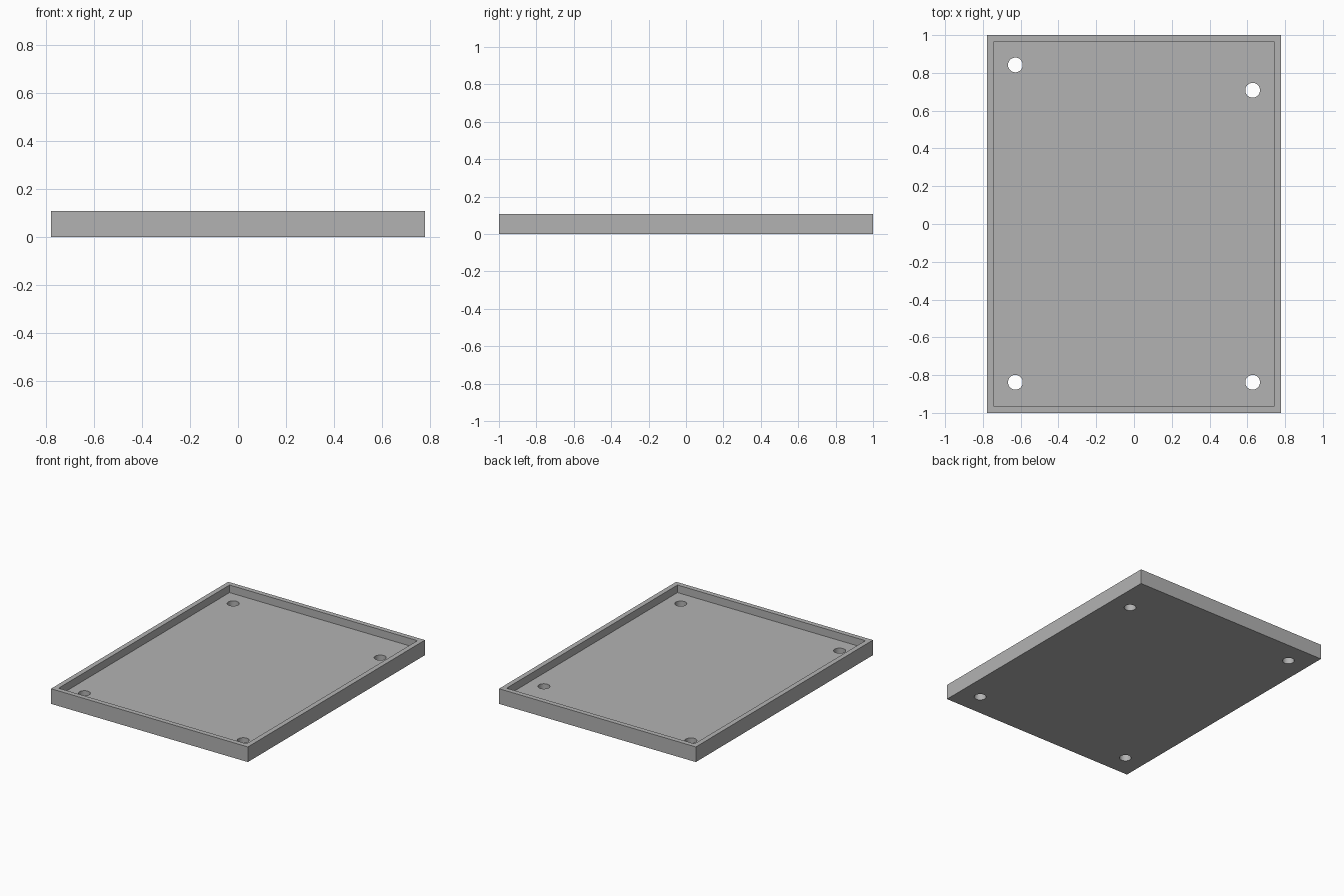
import bpy
import bmesh
from math import radians

if "Cube" in bpy.data.objects:
    bpy.data.objects.remove(bpy.data.objects["Cube"], do_unlink=True)

WIDTH, LENGTH, HEIGHT = 1.556, 2.0, 0.108
WALL, FLOOR = 0.05, 0.054
HOLE_RADIUS = 0.039
HOLES = [(-0.628, 0.842), (0.628, 0.708), (-0.628, -0.838), (0.628, -0.838)]

grey = bpy.data.materials.new("plain grey")
grey.use_nodes = True
grey.diffuse_color = (0.448, 0.448, 0.448, 1)
grey.node_tree.nodes["Principled BSDF"].inputs["Base Color"].default_value = grey.diffuse_color

# Shallow tray: a box whose top is inset to a rim and sunk to the floor
bm = bmesh.new()
bmesh.ops.create_cube(bm, size=1)
for v in bm.verts:
    v.co = (v.co.x * WIDTH, v.co.y * LENGTH, (v.co.z + 0.5) * HEIGHT)
top = max(bm.faces, key=lambda f: f.calc_center_median().z)
bmesh.ops.inset_region(bm, faces=[top], thickness=WALL)
sunk = bmesh.ops.extrude_discrete_faces(bm, faces=[top])["faces"][0]
for v in sunk.verts:
    v.co.z = FLOOR
bmesh.ops.recalc_face_normals(bm, faces=bm.faces)
mesh = bpy.data.meshes.new("tray")
bm.to_mesh(mesh)
bm.free()
mesh.materials.append(grey)
tray = bpy.data.objects.new("tray", mesh)
bpy.context.collection.objects.link(tray)

# Screw holes through the floor
for x, y in HOLES:
    bpy.ops.mesh.primitive_cylinder_add(vertices=48, radius=HOLE_RADIUS, depth=0.3, location=(x, y, 0))
    cutter = bpy.context.object
    cutter.name = "hole_cutter"
    cutter.hide_render = True
    cutter.data.materials.append(grey)
    cut = tray.modifiers.new("screw_hole", "BOOLEAN")
    cut.operation = "DIFFERENCE"
    cut.solver = "EXACT"
    cut.object = cutter
    bpy.context.view_layer.objects.active = tray
    bpy.ops.object.modifier_apply(modifier=cut.name)
    bpy.data.objects.remove(cutter, do_unlink=True)

# Round hole walls, crisp edges elsewhere
bpy.ops.object.select_all(action="DESELECT")
tray.select_set(True)
bpy.context.view_layer.objects.active = tray
bpy.ops.object.shade_smooth_by_angle(angle=radians(30))
